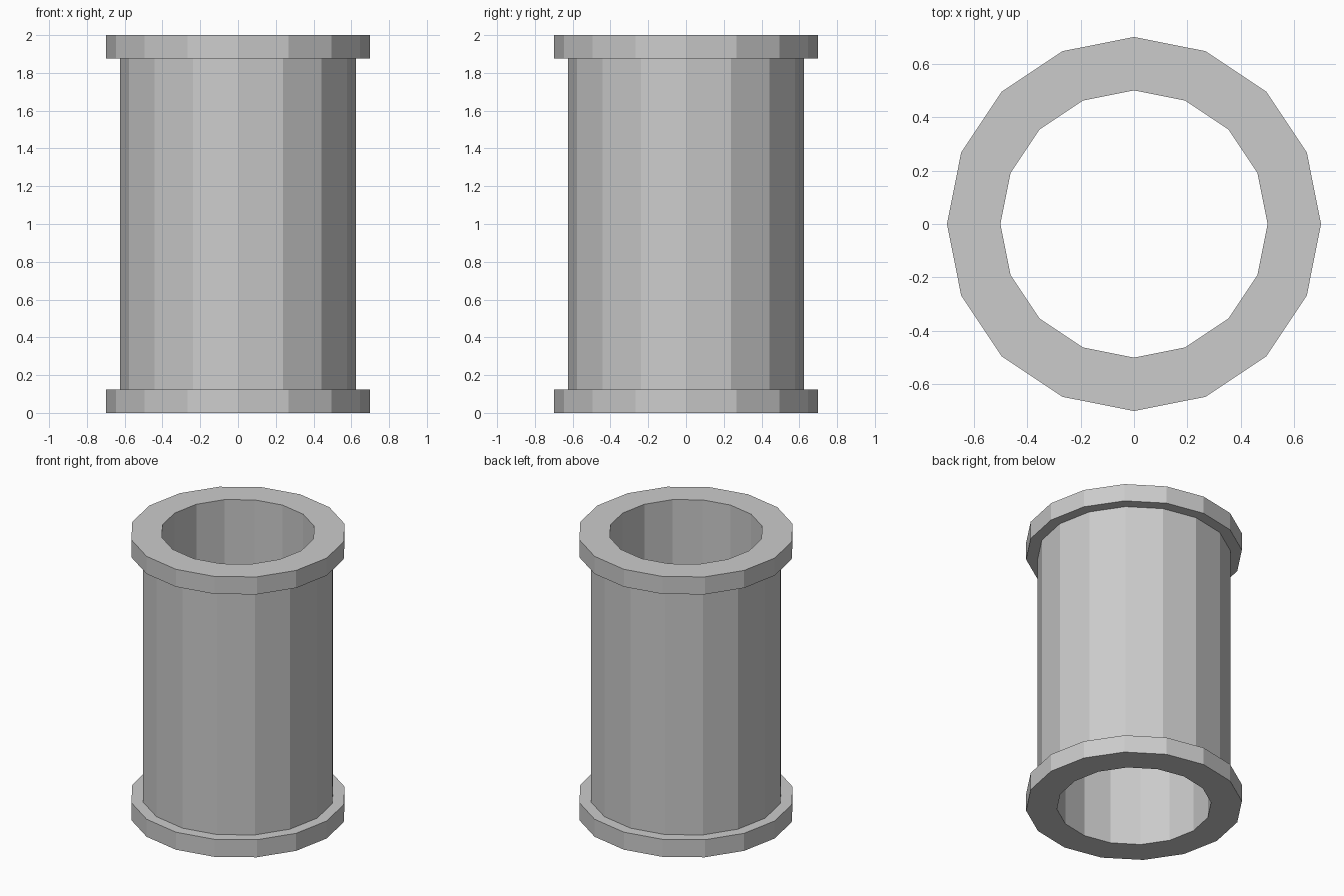
import bpy
import math

SIDES = 16
BORE = 0.5

cube = bpy.data.objects.get("Cube")
if cube:
    bpy.data.objects.remove(cube, do_unlink=True)

grey = bpy.data.materials.new("light_grey")
grey.use_nodes = True
colour = (0.6, 0.6, 0.6, 1.0)
grey.diffuse_color = colour
grey.node_tree.nodes["Principled BSDF"].inputs["Base Color"].default_value = colour


def lathe(name, profile):
    """Revolve a closed (radius, height) profile into a flat-sided ring."""
    n = len(profile)
    verts, faces = [], []
    for i in range(SIDES):
        a = 2 * math.pi * i / SIDES
        verts += [(r * math.cos(a), r * math.sin(a), z) for r, z in profile]
        j = (i + 1) % SIDES
        for k in range(n):
            m = (k + 1) % n
            faces.append((i * n + k, j * n + k, j * n + m, i * n + m))
    mesh = bpy.data.meshes.new(name)
    mesh.from_pydata(verts, [], faces)
    mesh.materials.append(grey)
    obj = bpy.data.objects.new(name, mesh)
    bpy.context.collection.objects.link(obj)
    return obj


# Hollow pipe with a rim at each end, in one continuous shell
rim, body, lip, top = 0.7, 0.625, 0.125, 2.0
lathe("flanged_pipe", [
    (BORE, 0), (rim, 0), (rim, lip), (body, lip),
    (body, top - lip), (rim, top - lip), (rim, top), (BORE, top),
])
